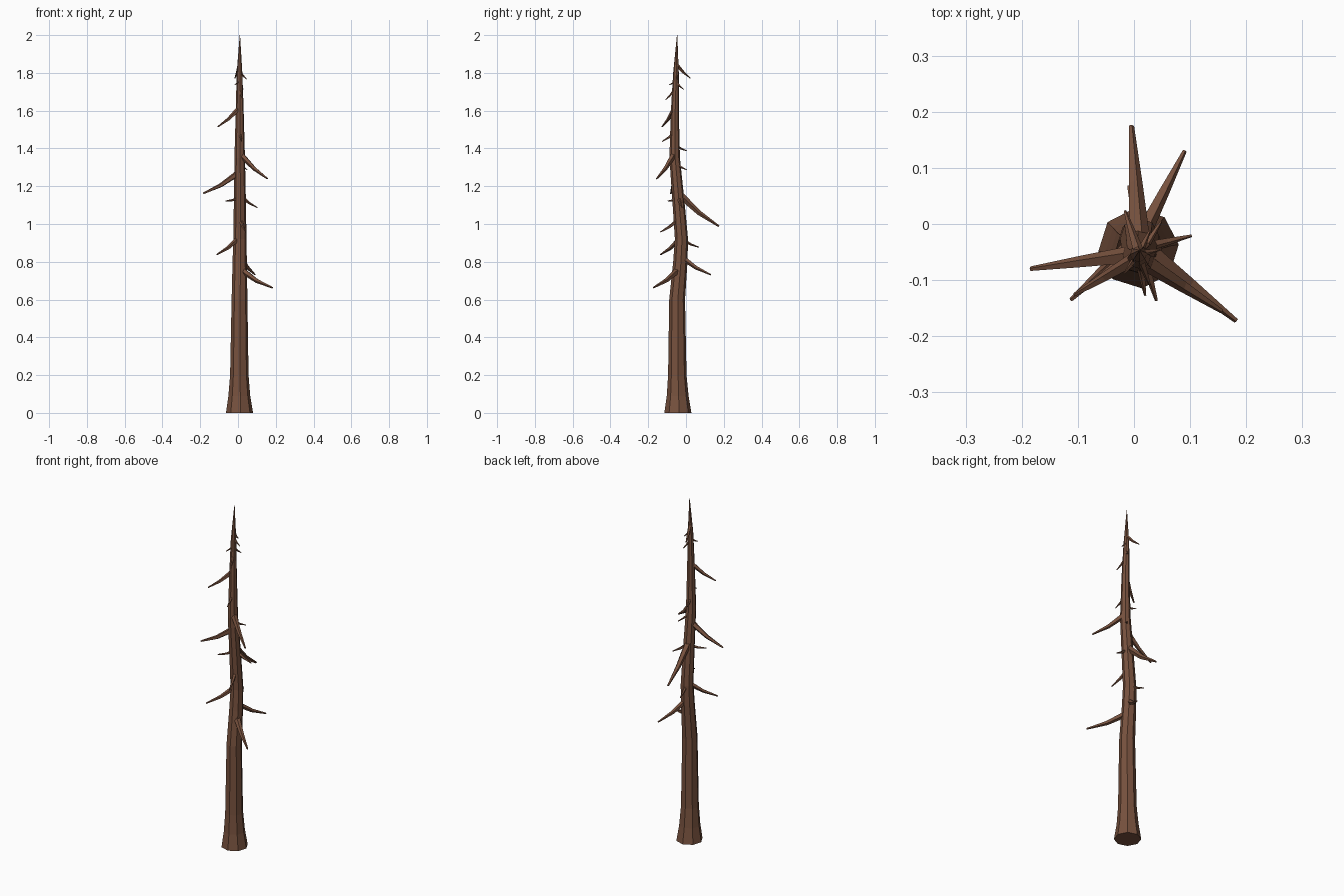
import bpy, bmesh, math
from mathutils import Vector

if "Cube" in bpy.data.objects:
    bpy.data.objects.remove(bpy.data.objects["Cube"])

bark = bpy.data.materials.new("brown bark")
bark.diffuse_color = (0.185, 0.083, 0.048, 1)
bark.use_nodes = True
bark.node_tree.nodes["Principled BSDF"].inputs["Base Color"].default_value = bark.diffuse_color


def add_tube(bm, path, sides, frame=None, turn=0.0):
    """Skin a flat-faced tube through (point, radius) pairs."""
    rings = []
    for i, (p, r) in enumerate(path):
        a = Vector(path[max(i - 1, 0)][0])
        b = Vector(path[min(i + 1, len(path) - 1)][0])
        if frame:
            u, v = frame
        else:
            d = (b - a).normalized()
            u = d.cross(Vector((0, 0, 1))).normalized()
            v = d.cross(u)
        ring = []
        for k in range(sides):
            t = turn + math.tau * k / sides
            ring.append(bm.verts.new(Vector(p) + r * (math.cos(t) * u + math.sin(t) * v)))
        rings.append(ring)
    for lo, hi in zip(rings, rings[1:]):
        for k in range(sides):
            n = (k + 1) % sides
            bm.faces.new((lo[k], lo[n], hi[n], hi[k]))
    bm.faces.new(rings[0][::-1])
    bm.faces.new(rings[-1])


def finish(bm, name):
    bmesh.ops.recalc_face_normals(bm, faces=bm.faces)
    me = bpy.data.meshes.new(name)
    bm.to_mesh(me)
    bm.free()
    me.materials.append(bark)
    bpy.context.collection.objects.link(bpy.data.objects.new(name, me))


# Trunk centreline: x, y, z, radius
trunk = [
    (0.008, -0.043, 0.0, 0.072), (0.007, -0.044, 0.09, 0.058),
    (0.007, -0.046, 0.2, 0.049), (0.008, -0.047, 0.6, 0.042),
    (0.009, -0.030, 0.8, 0.038), (0.010, -0.024, 0.92, 0.035),
    (0.010, -0.040, 1.12, 0.032), (0.009, -0.060, 1.35, 0.028),
    (0.009, -0.059, 1.6, 0.021), (0.008, -0.053, 1.8, 0.015),
    (0.010, -0.047, 2.0, 0.001),
]
bm = bmesh.new()
add_tube(bm, [((x, y, z), r) for x, y, z, r in trunk], 8,
         (Vector((1, 0, 0)), Vector((0, 1, 0))), math.radians(5))
finish(bm, "trunk")


def trunk_at(z):
    for a, b in zip(trunk, trunk[1:]):
        if z <= b[2]:
            f = (z - a[2]) / (b[2] - a[2])
            return Vector((a[0] + f * (b[0] - a[0]), a[1] + f * (b[1] - a[1]), z))


# Dead branches: root height, then tip x, y, z
branches = [
    (0.765, 0.182, -0.172, 0.663), (0.83, 0.090, 0.130, 0.732),
    (0.93, -0.112, -0.135, 0.838), (0.92, -0.010, 0.068, 0.877),
    (1.03, 0.040, -0.136, 0.957), (1.165, -0.005, 0.174, 0.988),
    (1.15, 0.102, -0.021, 1.087), (1.14, -0.065, -0.095, 1.122),
    (1.275, -0.184, -0.080, 1.162), (1.375, 0.156, -0.155, 1.240),
    (1.325, 0.048, 0.004, 1.287), (1.42, -0.012, 0.004, 1.387),
    (1.485, 0.020, -0.127, 1.437), (1.615, -0.106, -0.126, 1.515),
    (1.715, 0.028, -0.108, 1.658), (1.76, -0.017, -0.088, 1.737),
    (1.755, 0.028, -0.012, 1.713), (1.81, 0.045, -0.046, 1.767),
    (1.845, -0.016, 0.023, 1.772),
]
bm = bmesh.new()
for z, *tip in branches:
    root, tip = trunk_at(z), Vector(tip)
    mid = root.lerp(tip, 0.52)
    length = (tip - root).length
    mid.z -= 0.05 * length  # droops, then levels out
    r = 0.004 + 0.06 * length
    add_tube(bm, [(root, r), (mid, r * 0.65), (tip, r * 0.25)], 5)
finish(bm, "branches")
